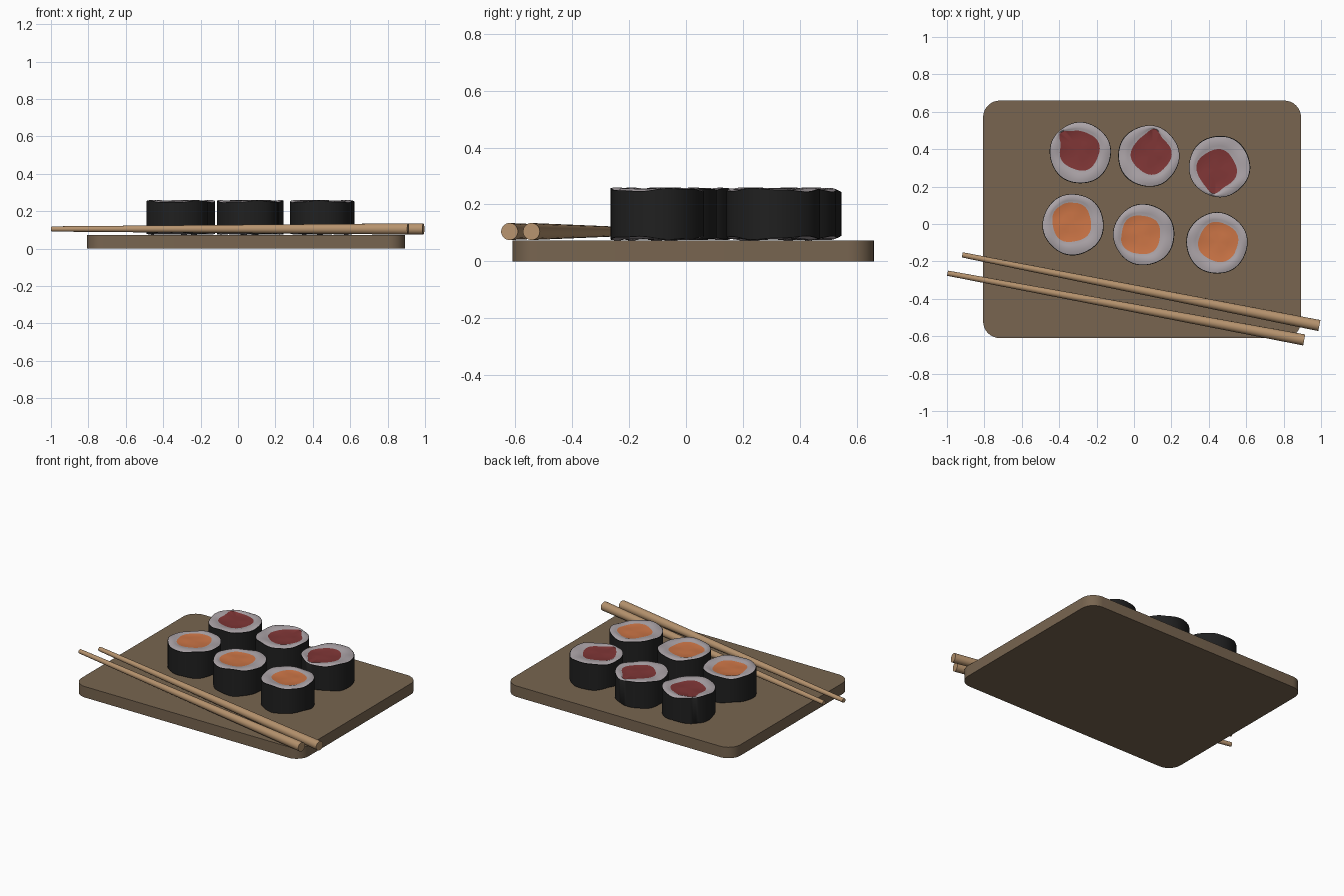
import bpy, bmesh, math
from mathutils import Vector

if "Cube" in bpy.data.objects:
    bpy.data.objects.remove(bpy.data.objects["Cube"])


def material(name, srgb):
    m = bpy.data.materials.new(name)
    lin = [((c / 255 + 0.055) / 1.055) ** 2.4 for c in srgb]
    m.diffuse_color = (*lin, 1)
    m.use_nodes = True
    m.node_tree.nodes["Principled BSDF"].inputs["Base Color"].default_value = m.diffuse_color
    return m


WOOD = material("board_brown", (120, 101, 80))
STICK = material("chopstick_tan", (182, 147, 110))
NORI = material("seaweed_black", (32, 32, 32))
RICE = material("rice_grey", (172, 164, 168))
TUNA = material("tuna_red", (128, 54, 54))
SALMON = material("salmon_orange", (204, 117, 70))


def finish(name, bm, mats, angle=35):
    bmesh.ops.recalc_face_normals(bm, faces=bm.faces)
    me = bpy.data.meshes.new(name)
    bm.to_mesh(me)
    bm.free()
    for m in mats:
        me.materials.append(m)
    ob = bpy.data.objects.new(name, me)
    bpy.context.collection.objects.link(ob)
    bpy.ops.object.select_all(action='DESELECT')
    ob.select_set(True)
    bpy.context.view_layer.objects.active = ob
    bpy.ops.object.shade_smooth_by_angle(angle=math.radians(angle))
    return ob


# Serving board: rounded rectangle, extruded
def make_board(x0, x1, y0, y1, h, r):
    bm = bmesh.new()
    pts = []
    for cx, cy, a0 in ((x1 - r, y1 - r, 0), (x0 + r, y1 - r, 90),
                       (x0 + r, y0 + r, 180), (x1 - r, y0 + r, 270)):
        for i in range(9):
            a = math.radians(a0 + i * 90 / 8)
            pts.append(bm.verts.new((cx + r * math.cos(a), cy + r * math.sin(a), 0)))
    face = bm.faces.new(pts)
    ext = bmesh.ops.extrude_face_region(bm, geom=[face])
    bmesh.ops.translate(bm, vec=(0, 0, h),
                        verts=[v for v in ext["geom"] if isinstance(v, bmesh.types.BMVert)])
    finish("serving_board", bm, [WOOD])


# Sushi roll: closed polar surface with seaweed side, rice rings and a core
def make_roll(name, centre, core, fill, spike_deg, spike, phase):
    n, R, mid, half = 64, 0.164, 0.167, 0.084
    cx, cy = centre
    spike_a = math.radians(spike_deg)
    bm = bmesh.new()

    def ring(kind, t, sign):
        verts = []
        for i in range(n):
            a = 2 * math.pi * i / n
            d = (a - spike_a + math.pi) % (2 * math.pi) - math.pi
            rc = 0.106 + spike * math.exp(-(d / 0.3) ** 2) + 0.004 * math.sin(4 * a + phase)
            inner = Vector((core[0] + rc * math.cos(a), core[1] + rc * math.sin(a)))
            ro = R + 0.0015 * math.sin(5 * a + phase)
            outer = Vector((cx + ro * math.cos(a), cy + ro * math.sin(a)))
            if kind == "core":
                p = Vector(core).lerp(inner, t)
                lift = 0.002 * t * math.sin(3 * a + phase)
            else:
                p = inner.lerp(outer, t)
                wave = math.sin(3 * a + phase) + 0.4 * math.sin(7 * a + 2 * phase)
                lift = 0.005 * wave * t + 0.006 * math.sin(math.pi * t)
            verts.append(bm.verts.new((p.x, p.y, mid + sign * (half + lift))))
        return verts

    def bridge(a, b, mat):
        for i in range(n):
            j = (i + 1) % n
            bm.faces.new((a[i], a[j], b[j], b[i])).material_index = mat

    rims = []
    for sign in (1, -1):
        hub = bm.verts.new((*core, mid + sign * half))
        prev = ring("core", 0.5, sign)
        for i in range(n):
            bm.faces.new((hub, prev[i], prev[(i + 1) % n])).material_index = 2
        edge = ring("core", 1.0, sign)
        bridge(prev, edge, 2)
        prev = edge
        for t, mat in ((0.25, 1), (0.5, 1), (0.75, 1), (0.94, 1), (1.0, 0)):
            cur = ring("rice", t, sign)
            bridge(prev, cur, mat)
            prev = cur
        rims.append(prev)
    bridge(rims[0], rims[1], 0)
    finish(name, bm, [NORI, RICE, fill], 40)


# Chopstick: tapered rod from thin tip to thick end
def make_chopstick(name, tip, end, r_tip, r_end):
    a, b = Vector(tip), Vector(end)
    bm = bmesh.new()
    bmesh.ops.create_cone(bm, cap_ends=True, segments=24, radius1=r_tip,
                          radius2=r_end, depth=(b - a).length)
    rot = Vector((0, 0, 1)).rotation_difference(b - a).to_matrix()
    bmesh.ops.rotate(bm, verts=bm.verts, cent=(0, 0, 0), matrix=rot)
    bmesh.ops.translate(bm, verts=bm.verts, vec=(a + b) / 2)
    finish(name, bm, [STICK])


make_board(-0.807, 0.893, -0.61, 0.66, 0.074, 0.09)

# name, roll centre, core centre, filling, spike direction and size, wave phase
for k, (name, c, core, fill, deg, size) in enumerate((
        ("tuna_roll_left", (-0.287, 0.38), (-0.290, 0.392), TUNA, 138, 0.035),
        ("tuna_roll_middle", (0.078, 0.363), (0.092, 0.373), TUNA, 82, 0.028),
        ("tuna_roll_right", (0.457, 0.308), (0.442, 0.292), TUNA, 263, 0.022),
        ("salmon_roll_left", (-0.325, -0.003), (-0.333, 0.008), SALMON, 105, 0.006),
        ("salmon_roll_middle", (0.053, -0.057), (0.037, -0.058), SALMON, 200, 0.004),
        ("salmon_roll_right", (0.443, -0.102), (0.450, -0.096), SALMON, 320, 0.004))):
    make_roll(name, c, core, fill, deg, size, k * 1.3)

make_chopstick("chopstick_back", (-0.918, -0.165, 0.105), (0.991, -0.543, 0.105), 0.014, 0.03)
make_chopstick("chopstick_front", (-0.997, -0.263, 0.105), (0.910, -0.620, 0.105), 0.014, 0.03)
